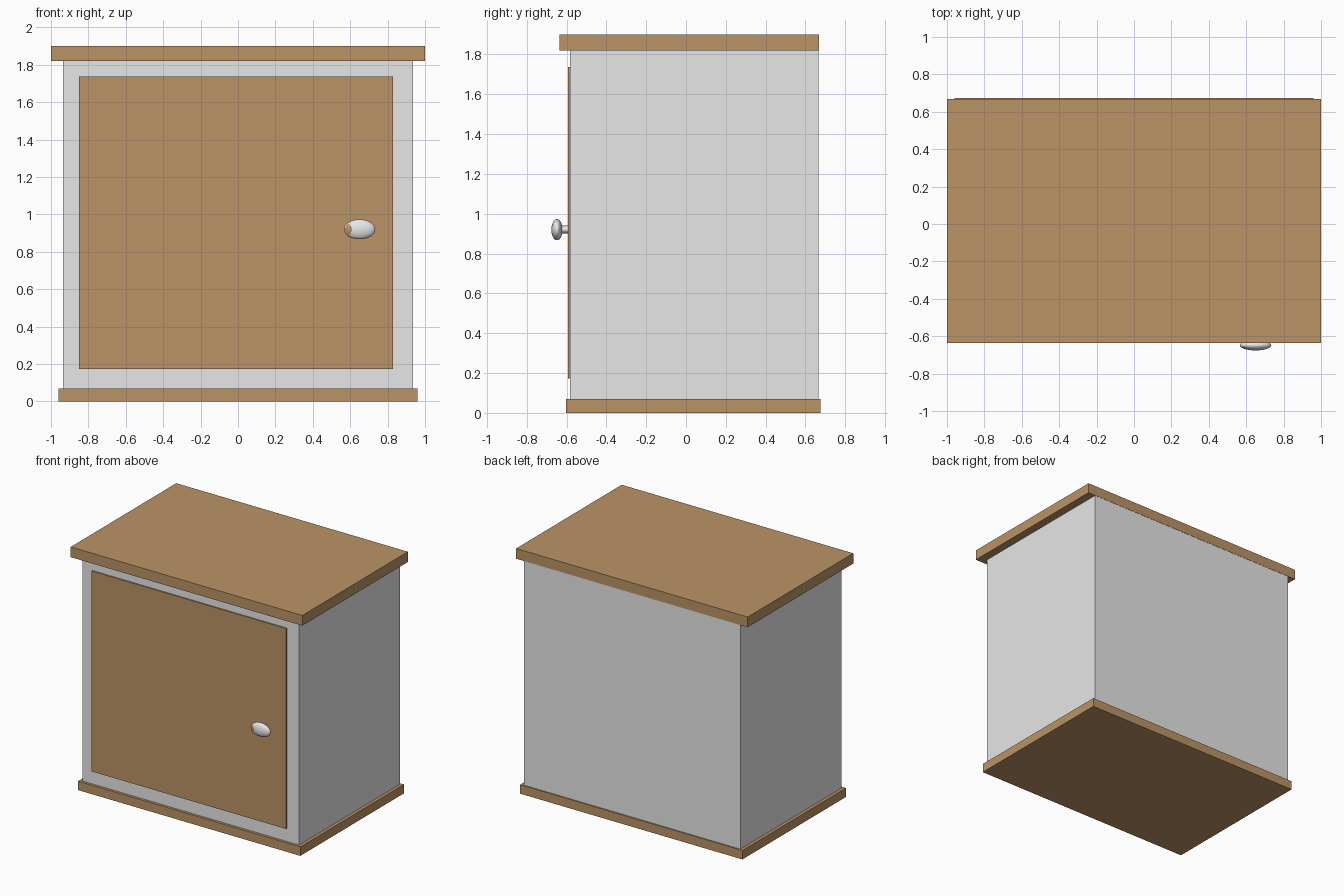
import bpy, math

if "Cube" in bpy.data.objects:
    bpy.data.objects.remove(bpy.data.objects["Cube"])


def material(name, rgb):
    m = bpy.data.materials.new(name)
    m.diffuse_color = (*rgb, 1.0)
    m.use_nodes = True
    m.node_tree.nodes["Principled BSDF"].inputs["Base Color"].default_value = m.diffuse_color
    return m


WOOD = material("warm_wood", (0.497, 0.296, 0.133))
GREY = material("light_grey", (0.8, 0.8, 0.8))


def box(name, x0, x1, y0, y1, z0, z1, mat):
    bpy.ops.mesh.primitive_cube_add(
        size=1, location=((x0 + x1) / 2, (y0 + y1) / 2, (z0 + z1) / 2))
    o = bpy.context.object
    o.name = name
    o.scale = (x1 - x0, y1 - y0, z1 - z0)
    bpy.ops.object.transform_apply(location=False, rotation=False, scale=True)
    o.data.materials.append(mat)
    return o


# Cabinet: base slab, body, overhanging top and thin door panel
box("base", -0.96, 0.96, -0.602, 0.675, 0, 0.07, WOOD)
box("body", -0.935, 0.935, -0.582, 0.665, 0.07, 1.82, GREY)
box("top", -1, 1, -0.635, 0.667, 1.82, 1.90, WOOD)
box("door", -0.85, 0.83, -0.593, -0.582, 0.172, 1.736, WOOD)

# Oval knob on a short oval stem
KX, KY, KZ = 0.65, -0.648, 0.92
bpy.ops.mesh.primitive_cylinder_add(
    vertices=24, radius=1, depth=0.06, location=(KX, -0.615, KZ),
    rotation=(math.pi / 2, 0, 0))
stem = bpy.context.object
stem.name = "knob_stem"
stem.scale = (0.032, 0.02, 1)
stem.data.materials.append(GREY)

bpy.ops.mesh.primitive_uv_sphere_add(
    segments=48, ring_count=24, radius=1, location=(KX, KY, KZ),
    rotation=(math.pi / 2, 0, 0))
knob = bpy.context.object
knob.name = "knob"
knob.scale = (0.084, 0.053, 0.028)
bpy.ops.object.transform_apply(location=False, rotation=True, scale=True)
knob.data.materials.append(GREY)
knob.data.materials.append(WOOD)
# Small wood-coloured spot on the left of the knob front
for p in knob.data.polygons:
    c = p.center
    if c.y < 0 and abs(c.x + 0.06) / 0.024 + abs(c.z) / 0.036 < 1:
        p.material_index = 1

for o in (stem, knob):
    bpy.ops.object.select_all(action='DESELECT')
    o.select_set(True)
    bpy.context.view_layer.objects.active = o
    bpy.ops.object.shade_smooth_by_angle()
